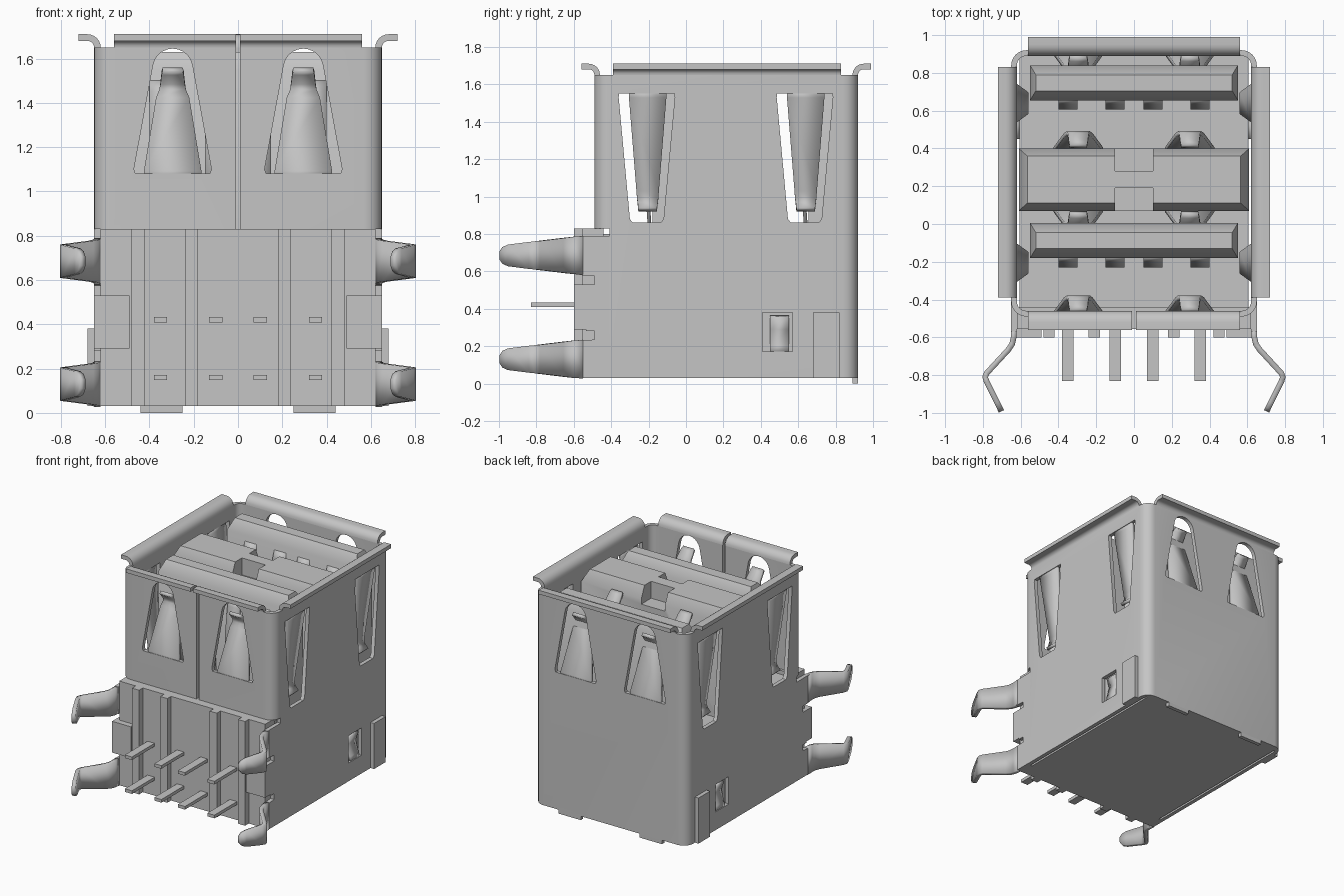
import bpy, bmesh, math
from mathutils import Vector

if "Cube" in bpy.data.objects:
    bpy.data.objects.remove(bpy.data.objects["Cube"], do_unlink=True)

grey = bpy.data.materials.new("light grey")
grey.use_nodes = True
GREY = (0.56, 0.56, 0.56, 1)
grey.diffuse_color = GREY
grey.node_tree.nodes["Principled BSDF"].inputs["Base Color"].default_value = GREY
parts = []


def finish(name, bm):
    bmesh.ops.recalc_face_normals(bm, faces=bm.faces)
    mesh = bpy.data.meshes.new(name)
    bm.to_mesh(mesh)
    bm.free()
    mesh.materials.append(grey)
    obj = bpy.data.objects.new(name, mesh)
    bpy.context.collection.objects.link(obj)
    parts.append(obj)
    return obj


def prism(name, outline, axis, lo, hi):
    """Extrude a 2D outline along axis 0, 1 or 2."""
    bm = bmesh.new()
    rows = []
    for d in (lo, hi):
        row = []
        for p in outline:
            co = list(p)
            co.insert(axis, d)
            row.append(bm.verts.new(co))
        rows.append(row)
    bm.faces.new(rows[0])
    bm.faces.new(rows[1])
    for i in range(len(outline)):
        bm.faces.new((rows[0][i - 1], rows[0][i], rows[1][i], rows[1][i - 1]))
    return finish(name, bm)


def box(name, x, y, z, inset=(0, 0), drop=0):
    """Box from ranges, with optional sloped rim around its top."""
    bm = bmesh.new()
    layers = [(z[0], 0, 0), (z[1] - drop, 0, 0)]
    if drop:
        layers.append((z[1], *inset))
    rows = [[bm.verts.new((px, py, h)) for px, py in
             ((x[0] + a, y[0] + b), (x[1] - a, y[0] + b), (x[1] - a, y[1] - b), (x[0] + a, y[1] - b))]
            for h, a, b in layers]
    bm.faces.new(rows[0])
    bm.faces.new(rows[-1])
    for lower, upper in zip(rows, rows[1:]):
        for i in range(4):
            bm.faces.new((lower[i - 1], lower[i], upper[i], upper[i - 1]))
    return finish(name, bm)


def ribbon(name, pairs, thickness=0.025):
    """Bent sheet metal strip through pairs of edge points."""
    bm = bmesh.new()
    rows = [[bm.verts.new(p) for p in pair] for pair in pairs]
    for a, b in zip(rows, rows[1:]):
        bm.faces.new((a[0], a[1], b[1], b[0]))
    obj = finish(name, bm)
    mod = obj.modifiers.new("thickness", 'SOLIDIFY')
    mod.thickness = thickness
    mod.offset = 0
    return obj


def rounded_rect(x, y0, y1, r, steps=6):
    pts = []
    for cx, cy, start in ((x - r, y1 - r, 0), (r - x, y1 - r, 90), (r - x, y0 + r, 180), (x - r, y0 + r, 270)):
        for i in range(steps + 1):
            a = math.radians(start + 90 * i / steps)
            pts.append((cx + r * math.cos(a), cy + r * math.sin(a)))
    return pts


def cut(target, cutters):
    for c in cutters:
        mod = target.modifiers.new("cut", 'BOOLEAN')
        mod.operation = 'DIFFERENCE'
        mod.object = c
        mod.solver = 'EXACT'
        bpy.context.view_layer.objects.active = target
        bpy.ops.object.modifier_apply(modifier=mod.name)
        parts.remove(c)
        bpy.data.objects.remove(c, do_unlink=True)


# Metal shell with its openings
shell = prism("shell", rounded_rect(0.65, -0.49, 0.92, 0.08), 2, 0.03, 1.65)
cutters = [prism("cut_inside", rounded_rect(0.62, -0.46, 0.89, 0.05), 2, -0.1, 2),
           box("cut_lower_front", (-1, 1), (-0.7, -0.41), (-0.1, 0.83)),
           box("cut_front_seam", (-0.01, 0.01), (-0.6, -0.4), (0.5, 1.8))]
for s in (-1, 1):
    c = 0.295 * s
    arch = [(c + 0.09 * math.cos(math.radians(a)), 1.555 + 0.09 * math.sin(math.radians(a)))
            for a in range(10, 171, 16)]
    feet = [(c - 0.175, 1.1), (c - 0.168, 1.08), (c - 0.14, 1.08), (c + 0.14, 1.08), (c + 0.168, 1.08), (c + 0.175, 1.1)]
    cutters.append(prism("cut_end_window", arch + feet, 1, -0.7, 1.2))
for y in (-0.21, 0.635):
    wedge = [(y - 0.148, 1.55), (y + 0.148, 1.55), (y + 0.15, 1.53), (y + 0.09, 0.88),
             (y + 0.075, 0.86), (y - 0.075, 0.86), (y - 0.09, 0.88), (y - 0.15, 1.53)]
    cutters.append(prism("cut_side_window", wedge, 0, -0.9, 0.9))
cutters.append(box("cut_latch_window", (-0.9, 0.9), (0.41, 0.57), (0.17, 0.38)))
cut(shell, cutters)

# Flared lips around the mouth, drawn as an offset from the wall's inner face
arc = [math.radians(a) for a in range(180, 89, -15)]
lip = [(0.06 + 0.06 * math.cos(a), 1.65 + 0.06 * math.sin(a)) for a in arc] + [(0.10, 1.71), (0.10, 1.68)]
lip += [(0.06 + 0.03 * math.cos(a), 1.65 + 0.03 * math.sin(a)) for a in reversed(arc)]
for s, side in ((-1, "right"), (1, "left")):
    prism(side + "_lip", [(s * (0.62 + d), z) for d, z in lip], 1, -0.39, 0.83)
    prism("front_lip_" + side, [(-0.46 - d, z) for d, z in lip], 0, *sorted((s * 0.01, s * 0.56)))
prism("back_lip", [(0.89 + d, z) for d, z in lip], 0, -0.56, 0.56)


def end_finger(name, x, y, inward):
    """Spring finger rising from an end wall, leaning in, then curling out."""
    path = [(-0.002, 1.05, 0.13), (0.0, 1.09, 0.13), (0.075, 1.42, 0.075), (0.085, 1.46, 0.06),
            (0.075, 1.49, 0.055), (0.035, 1.535, 0.05), (0.015, 1.55, 0.045)]
    ribbon(name, [((x - w, y + inward * d, z), (x + w, y + inward * d, z)) for d, z, w in path])


for s, side in ((-1, "right"), (1, "left")):
    x = 0.295 * s
    end_finger("front_finger_" + side, x, -0.475, 1)
    end_finger("back_finger_" + side, x, 0.905, -1)
    end_finger("middle_front_finger_" + side, x, 0.075, -1)
    end_finger("middle_back_finger_" + side, x, 0.395, 1)
    # Side fingers hang from the top of their windows
    for y, place in ((-0.205, "front"), (0.64, "back")):
        path = [(0.635, 1.57, 0.1), (0.63, 1.53, 0.1), (0.575, 1.03, 0.06), (0.572, 0.99, 0.057),
                (0.585, 0.96, 0.053), (0.615, 0.93, 0.05)]
        ribbon(f"side_finger_{place}_{side}", [((s * px, y - w, z), (s * px, y + w, z)) for px, z, w in path])

    # Lower side plate, wrapped clip and board retention legs
    sx = sorted((s * 0.62, s * 0.65))
    plate = [(-0.4, 0.03), (-0.4, 0.79), (-0.57, 0.79), (-0.57, 0.58), (-0.49, 0.575), (-0.49, 0.53), (-0.535, 0.53),
             (-0.535, 0.28), (-0.49, 0.28), (-0.49, 0.235), (-0.57, 0.23), (-0.57, 0.03)]
    prism("lower_side_plate_" + side, plate, 0, *sx)
    box("wrapped_clip_" + side, sorted((s * 0.49, s * 0.65)), (-0.60, -0.53), (0.29, 0.53))
    for z, level in ((0.13, "lower"), (0.685, "upper")):
        path = [(0.635, -0.55, 0.103), (0.637, -0.60, 0.1), (0.645, -0.635, 0.096), (0.665, -0.665, 0.092),
                (0.78, -0.79, 0.077), (0.788, -0.81, 0.075), (0.78, -0.835, 0.072), (0.725, -0.945, 0.058),
                (0.71, -0.975, 0.045), (0.702, -0.992, 0.02)]
        ribbon(f"{level}_leg_{side}", [((s * px, y, z - h), (s * px, y, z + h)) for px, y, h in path], 0.03)

    # Side ridge, latch tab and bottom tab
    box("side_ridge_" + side, sorted((s * 0.64, s * 0.68)), (0.68, 0.82), (0.03, 0.38))
    ribbon("latch_tab_" + side, [((s * px, 0.45, z), (s * px, 0.55, z))
                                 for px, z in ((0.635, 0.16), (0.63, 0.2), (0.605, 0.29), (0.63, 0.36))], 0.02)
    box("bottom_tab_" + side, sorted((s * 0.25, s * 0.44)), (0.89, 0.92), (0, 0.05))

# Insulating body with front ribs
box("body", (-0.605, 0.605), (-0.45, 0.895), (0.03, 0.80))
box("body_front", (-0.62, 0.62), (-0.555, -0.44), (0.03, 0.83))
for s in (-1, 1):
    for x in (0.21, 0.45):
        box("front_rib", (s * x - 0.03, s * x + 0.03), (-0.6, -0.5), (0.03, 0.83))

# Middle divider with two pockets
divider = box("divider", (-0.61, 0.61), (0.07, 0.40), (0.7, 1.63), (0.045, 0.04), 0.09)
cut(divider, [box("cut_pocket", (-0.1, 0.1), ys, (1.5, 1.8)) for ys in ((0.0, 0.19), (0.28, 0.5))])

# Tongues, their contacts and the solder pins
for y, place, pin_z in ((-0.18, "front", 0.16), (0.655, "back", 0.42)):
    tongue = box(place + "_tongue", (-0.55, 0.55), (y, y + 0.185), (0.7, 1.63), (0.03, 0.05), 0.08)
    for x in (-0.35, -0.1, 0.1, 0.35):
        path = [(0.01, 1.5), (-0.01, 1.45), (-0.04, 1.25), (-0.04, 1.2), (-0.01, 0.78)]
        ribbon(place + "_contact", [((x - 0.05, y + d, z), (x + 0.05, y + d, z)) for d, z in path], 0.02)
        box(place + "_pin", (x - 0.03, x + 0.03), (-0.83, -0.5), (pin_z - 0.012, pin_z + 0.012))

# Smooth the bends while keeping creases sharp
bpy.ops.object.select_all(action='DESELECT')
for obj in parts:
    obj.select_set(True)
bpy.context.view_layer.objects.active = shell
bpy.ops.object.shade_smooth_by_angle(angle=math.radians(35))
